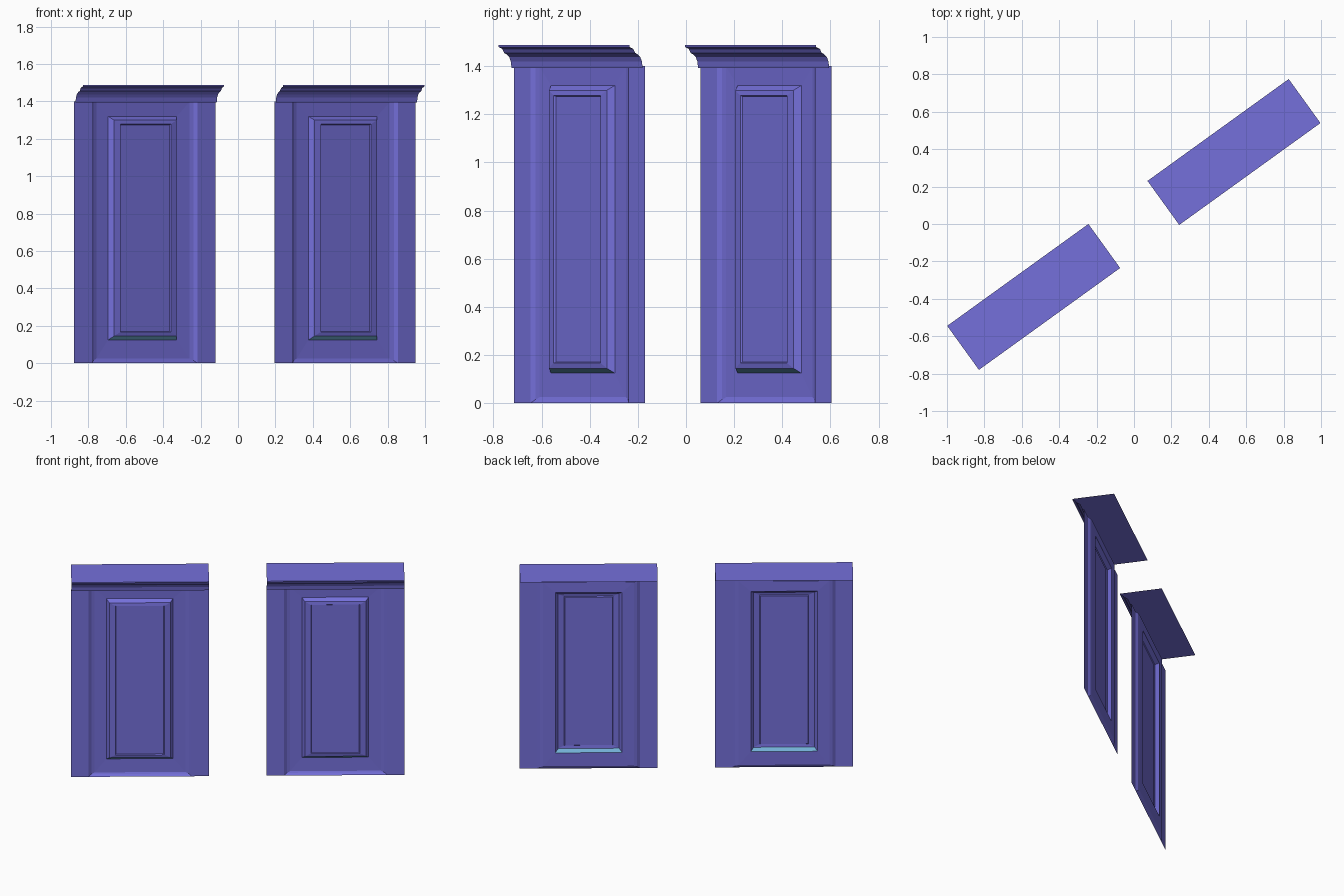
import bpy, bmesh, math

if "Cube" in bpy.data.objects:
    bpy.data.objects.remove(bpy.data.objects["Cube"])

ANGLE = math.atan2(0.585, 0.811)     # both cabinet fronts are turned by this
W, H = 0.931, 1.40                   # width and height of a front
PIL = 0.117                          # pilaster width


def material(name, rgb):
    m = bpy.data.materials.new(name)
    m.diffuse_color = (*rgb, 1)
    m.use_nodes = True
    m.node_tree.nodes["Principled BSDF"].inputs["Base Color"].default_value = m.diffuse_color
    return m


PAINT = material("periwinkle paint", (0.178, 0.162, 0.71))
EDGE = material("teal edge", (0.17, 0.43, 0.66))


def finish(name, bm, origin):
    me = bpy.data.meshes.new(name)
    bm.to_mesh(me)
    bm.free()
    me.materials.append(PAINT)
    me.materials.append(EDGE)
    ob = bpy.data.objects.new(name, me)
    ob.location = (*origin, 0)
    ob.rotation_euler.z = ANGLE
    bpy.context.collection.objects.link(ob)
    return ob


def strip(name, a, b, origin):
    """Sheet between two matching rows of points."""
    bm = bmesh.new()
    va = [bm.verts.new(p) for p in a]
    vb = [bm.verts.new(p) for p in b]
    for i in range(len(a) - 1):
        bm.faces.new((va[i], va[i + 1], vb[i + 1], vb[i]))
    return finish(name, bm, origin)


def nested_panel(name, levels, teal_level, origin):
    """Nested rectangles (x0, x1, z0, z1, y) bridged from outside to inside."""
    bm = bmesh.new()
    prev = None
    for n, (x0, x1, z0, z1, y) in enumerate(levels):
        loop = [bm.verts.new((x, y, z)) for x, z in
                ((x0, z0), (x1, z0), (x1, z1), (x0, z1))]
        if prev:
            for i in range(4):
                j = (i + 1) % 4
                f = bm.faces.new((prev[i], prev[j], loop[j], loop[i]))
                if n == teal_level and i == 0:
                    f.material_index = 1
        prev = loop
    bm.faces.new(prev)
    return finish(name, bm, origin)


def inset(r, wx, wz, y):
    return (r[0] + wx, r[1] - wx, r[2] + wz, r[3] - wz, y)


def cabinet(side, origin):
    # flat pilasters
    for label, x0, x1 in (("left", 0, PIL), ("right", W - PIL, W)):
        strip(f"{side}_cabinet_{label}_pilaster",
              [(x0, 0, 0), (x1, 0, 0)], [(x0, 0, H), (x1, 0, H)], origin)

    # moulded frame, recessed door and raised panel
    ring = (0.238, 0.69, 0.125, 1.32, 0.019)
    nested_panel(f"{side}_cabinet_door",
                 [(PIL, W - PIL, 0, H, 0),
                  (PIL + 0.019, W - PIL - 0.019, 0.015, H - 0.002, 0.012),
                  (PIL + 0.042, W - PIL - 0.042, 0.025, H - 0.004, 0.017),
                  ring,
                  inset(ring, 0.02, 0.02, -0.007),
                  inset(ring, 0.06, 0.042, -0.011),
                  inset(ring, 0.065, 0.046, -0.003)], 4, origin)

    # crown moulding and top board
    crown = [(0, 1.393), (0.012, 1.393), (0.016, 1.42), (0.024, 1.438),
             (0.038, 1.45), (0.05, 1.455), (0.06, 1.472), (0.08, 1.48),
             (0.08, 1.488)]
    top = [(0.08, 1.488), (-0.21, 1.488)]
    for part, prof in (("crown", crown), ("top_board", top)):
        strip(f"{side}_cabinet_{part}", [(W, -o, z) for o, z in prof],
              [(0, -o, z) for o, z in prof], origin)


cabinet("right", (0.195, 0.06))
cabinet("left", (-0.876, -0.715))
